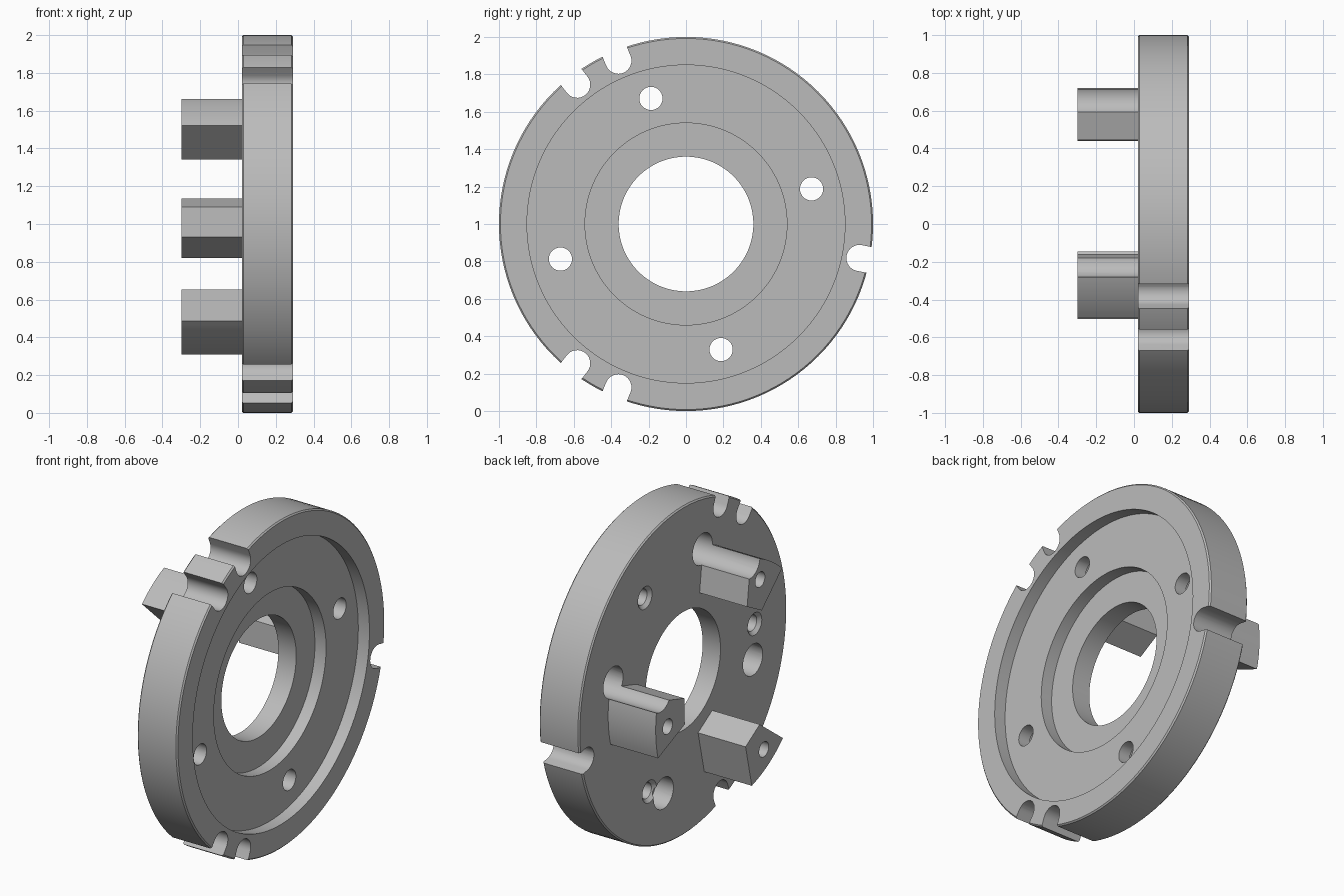
import bpy, bmesh
from math import pi, sin, cos, radians
from mathutils import Matrix, Vector

if "Cube" in bpy.data.objects:
    bpy.data.objects.remove(bpy.data.objects["Cube"])

grey = bpy.data.materials.new("machined_grey")
grey.use_nodes = True
grey.diffuse_color = (0.5, 0.5, 0.5, 1)
grey.node_tree.nodes["Principled BSDF"].inputs["Base Color"].default_value = (0.5, 0.5, 0.5, 1)

BACK, FRONT = 0.02, 0.29      # disc faces along x
END = -0.30                   # free end of the lugs


def finish(name, bm):
    """Turn a bmesh built about the axis into an object one unit up."""
    bmesh.ops.recalc_face_normals(bm, faces=bm.faces)
    bmesh.ops.translate(bm, verts=bm.verts, vec=(0, 0, 1))
    mesh = bpy.data.meshes.new(name)
    bm.to_mesh(mesh)
    bm.free()
    mesh.materials.append(grey)
    obj = bpy.data.objects.new(name, mesh)
    bpy.context.collection.objects.link(obj)
    return obj


def lathe(name, profile, centre=(0, 0), steps=96):
    """Spin a closed (x, radius) profile around an axis parallel to x."""
    bm = bmesh.new()
    verts = [bm.verts.new((x, r, 0)) for x, r in profile]
    edges = [bm.edges.new((a, b)) for a, b in zip(verts, verts[1:] + verts[:1])]
    bmesh.ops.spin(bm, geom=verts + edges, cent=(0, 0, 0), axis=(1, 0, 0),
                   angle=2 * pi, steps=steps, use_merge=True)
    bmesh.ops.remove_doubles(bm, verts=bm.verts, dist=1e-5)
    bmesh.ops.translate(bm, verts=bm.verts, vec=(0, *centre))
    return finish(name, bm)


def prism(name, outline, x0, x1, turn=0):
    """Extrude a (y, z) outline along x, turned about the axis."""
    bm = bmesh.new()
    face = bm.faces.new([bm.verts.new((x0, y, z)) for y, z in outline])
    new = bmesh.ops.extrude_face_region(bm, geom=[face])["geom"]
    bmesh.ops.translate(bm, vec=(x1 - x0, 0, 0),
                        verts=[v for v in new if isinstance(v, bmesh.types.BMVert)])
    bmesh.ops.rotate(bm, verts=bm.verts, matrix=Matrix.Rotation(radians(turn), 3, 'X'))
    return finish(name, bm)


def arc(r, a0, a1, n, centre=(0, 0)):
    angles = [radians(a0 + (a1 - a0) * i / n) for i in range(n + 1)]
    return [(centre[0] + r * cos(a), centre[1] + r * sin(a)) for a in angles]


def polar(r, degrees):
    return r * cos(radians(degrees)), r * sin(radians(degrees))


def bore(r, centre, x0, x1):
    return prism("bore_cutter", arc(r, 0, 348.75, 31, centre), x0, x1)


def cut(obj, cutter):
    """Subtract the cutter, then discard it."""
    cutter.hide_render = True
    mod = obj.modifiers.new("cut", 'BOOLEAN')
    mod.operation, mod.solver, mod.object = 'DIFFERENCE', 'EXACT', cutter
    bpy.context.view_layer.update()
    result = bpy.data.meshes.new_from_object(
        obj.evaluated_get(bpy.context.evaluated_depsgraph_get()))
    obj.modifiers.clear()
    obj.data = result
    bpy.data.objects.remove(cutter)


# Stepped disc with chamfered rim and central opening
c = 0.008
disc = lathe("stepped_disc", [
    (BACK, 0.36), (BACK, 1 - c), (BACK + c, 1), (FRONT - c, 1), (FRONT, 1 - c),
    (FRONT, 0.85), (0.215, 0.85), (0.215, 0.54), (0.14, 0.54), (0.14, 0.36)], steps=128)

# Round-bottomed rim notches: two mirrored pairs and a single one
slot = arc(0.07, 90, 270, 16, (0.945, 0)) + [(1.1, -0.07), (1.1, 0.07)]
for angle in (128, 112.5, -128, -112.5, -11.1):
    cut(disc, prism("notch_cutter", slot, BACK - 0.1, FRONT + 0.1, angle))

# Four counterbored through holes
screw_centres = [polar(0.697, 15.6 + 90 * i) for i in range(4)]
for centre in screw_centres:
    cut(disc, bore(0.062, centre, BACK - 0.1, FRONT + 0.1))
    cut(disc, bore(0.095, centre, BACK - 0.1, 0.14))

# Three blind holes with a countersunk mouth
for i in range(3):
    centre = polar(0.69, 58 + 120 * i)
    cut(disc, lathe("pin_cutter", [
        (BACK - 0.02, 0), (BACK - 0.02, 0.068), (BACK, 0.068), (BACK + 0.02, 0.048),
        (0.13, 0.048), (0.13, 0)], centre, 32))

# Three wedge lugs, each with a tapped end; screw bores clip two of them
wedge = [(0.44, -0.07)] + arc(0.72, -14.4, 13.5, 12) + [(0.445, 0.09)]
lugs = []
for i, label in enumerate(("left", "upper", "lower")):
    lug = prism(label + "_lug", wedge, END, BACK + 0.01, 120 * i)
    cut(lug, bore(0.046, polar(0.605, -2 + 120 * i), END - 0.1, END + 0.2))
    for centre in screw_centres:
        if (Vector(centre) - Vector(polar(0.6, 120 * i))).length < 0.3:
            cut(lug, bore(0.095, centre, END - 0.1, 0.14))
    lugs.append(lug)

# Smooth the round walls and keep the machined edges sharp
bpy.ops.object.select_all(action='DESELECT')
for obj in [disc] + lugs:
    obj.select_set(True)
bpy.context.view_layer.objects.active = disc
bpy.ops.object.shade_smooth_by_angle(angle=radians(25))
